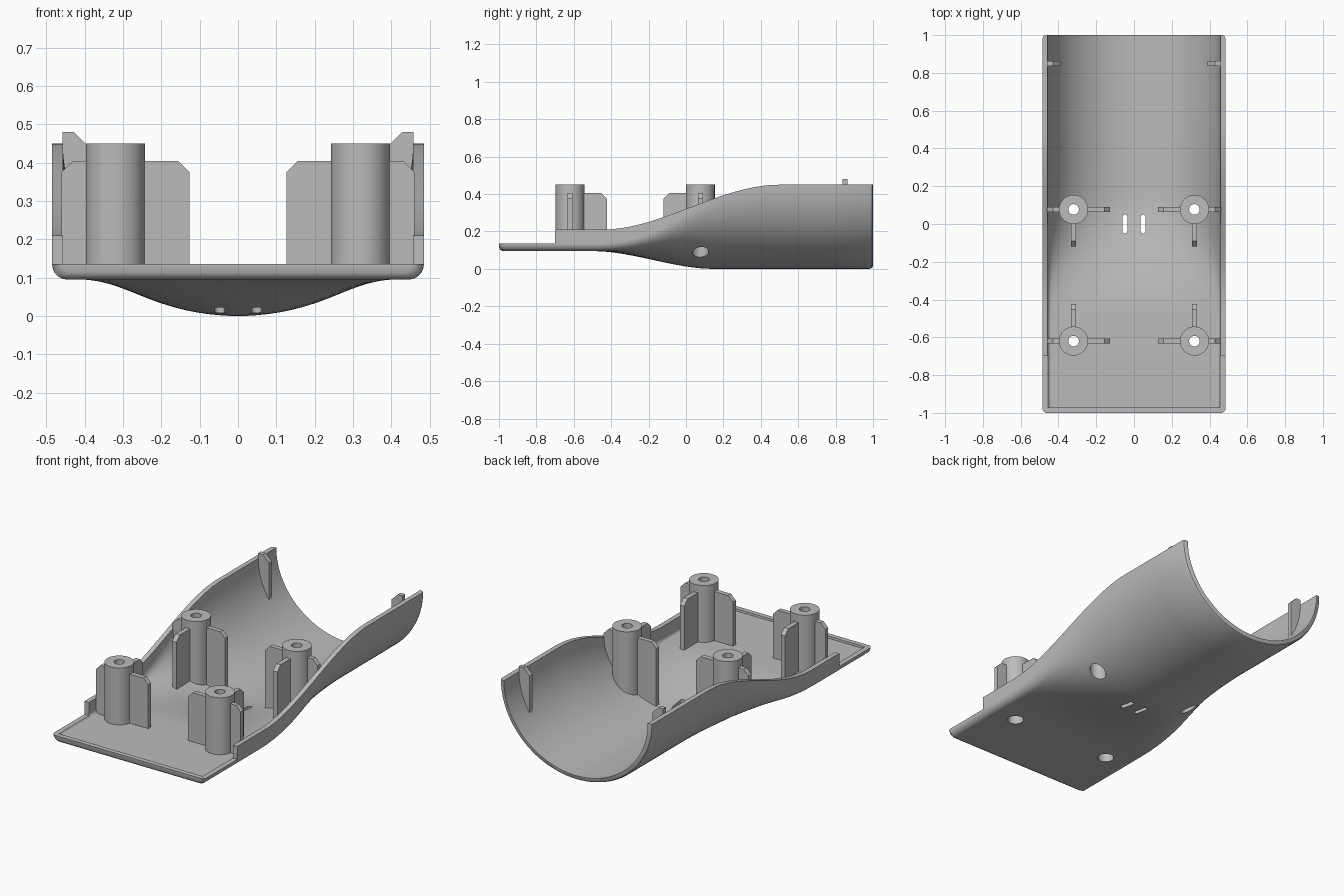
import bpy, bmesh, math

if "Cube" in bpy.data.objects:
    bpy.data.objects.remove(bpy.data.objects["Cube"])

grey = bpy.data.materials.new("plain grey")
grey.use_nodes = True
grey.diffuse_color = (0.5, 0.5, 0.5, 1)
grey.node_tree.nodes["Principled BSDF"].inputs["Base Color"].default_value = (0.5, 0.5, 0.5, 1)

W, FLOOR, WALL = 0.485, 0.095, 0.028
STEP_Y, LIP = -0.7, 0.135
STEPS = 28


def smooth(a, b, v):
    u = min(max((v - a) / (b - a), 0), 1)
    return u * u * (3 - 2 * u)


def rim_height(y):
    return LIP if y <= STEP_Y else 0.21 + 0.24 * smooth(-0.45, 0.5, y)


def curve(y, inset, radius, rim):
    """Cross-section that turns from a flat tray into a half round trough."""
    t = smooth(-0.5, 0.15, y)
    w = W - inset
    pts = []
    for i in range(2 * STEPS + 1):
        a = math.pi * i / (2 * STEPS)
        x = -w * math.cos(a)
        over = min(max(abs(x) - w + radius, 0), radius)
        tray = FLOOR + inset + radius - math.sqrt(max(radius ** 2 - over ** 2, 0))
        trough = rim - (rim - inset) * math.sin(a)
        pts.append((x, y, min(rim, tray + (trough - tray) * t)))
    return [(-w, y, rim)] + pts + [(w, y, rim)]


def finish(name, bm):
    bmesh.ops.remove_doubles(bm, verts=bm.verts, dist=1e-5)
    bmesh.ops.recalc_face_normals(bm, faces=bm.faces)
    mesh = bpy.data.meshes.new(name)
    bm.to_mesh(mesh)
    bm.free()
    mesh.materials.append(grey)
    obj = bpy.data.objects.new(name, mesh)
    bpy.context.collection.objects.link(obj)
    return obj


def loft(name, rings):
    bm = bmesh.new()
    loops = [[bm.verts.new(p) for p in ring] for ring in rings]
    for a, b in zip(loops, loops[1:]):
        for i in range(len(a)):
            j = (i + 1) % len(a)
            bm.faces.new((a[i], a[j], b[j], b[i]))
    bm.faces.new(loops[0])
    bm.faces.new(loops[-1])
    return finish(name, bm)


def cylinder(name, x, y, r, z0, z1):
    ring = [(x + r * math.cos(k * math.pi / 24), y + r * math.sin(k * math.pi / 24)) for k in range(48)]
    return loft(name, [[(px, py, z) for px, py in ring] for z in (z0, z1)])


def plate(name, outline, x, y, direction, thick=0.027):
    """Upright plate; outline is (distance, height), direction is a unit plan vector."""
    dx, dy = direction
    return loft(name, [[(x + d * dx - s * dy, y + d * dy + s * dx, z) for d, z in outline]
                       for s in (-thick / 2, thick / 2)])


def boolean(obj, cutter, operation):
    mod = obj.modifiers.new("cut", "BOOLEAN")
    mod.operation, mod.solver, mod.object = operation, "EXACT", cutter
    bpy.ops.object.select_all(action="DESELECT")
    bpy.context.view_layer.objects.active = obj
    obj.select_set(True)
    bpy.ops.object.modifier_apply(modifier=mod.name)


def shade(obj, angle=35):
    bpy.ops.object.select_all(action="DESELECT")
    bpy.context.view_layer.objects.active = obj
    obj.select_set(True)
    bpy.ops.object.shade_smooth_by_angle(angle=math.radians(angle))


# Shell: outer and inner cross-sections joined into one wall
def wall_ring(y, closed=False, shrink=0):
    rim = rim_height(y)
    outer = curve(y, shrink, 0.04, rim)
    inner = curve(y, WALL, 0.02, rim)
    if closed:
        inner = [(x, yy, rim) for x, yy, z in inner]
    return outer + inner[::-1]


rings = [wall_ring(-1, True, 0.018), wall_ring(-0.993, True, 0.007), wall_ring(-0.98, True),
         wall_ring(-0.972, True), wall_ring(-0.971), wall_ring(STEP_Y), wall_ring(STEP_Y + 0.001)]
rings += [wall_ring(-0.5 + 0.04 * k) for k in range(27)]
rings += [wall_ring(0.75), wall_ring(0.98), wall_ring(0.994, False, 0.005), wall_ring(1, False, 0.014)]
shell = loft("shell", rings)

# Envelope that trims the posts and ribs to the shell
span = [-0.9, -0.69] + [-0.5 + 0.04 * k for k in range(27)] + [0.95]
envelope = loft("trim_envelope", [
    [(-W + 0.012, y, 0.7)] + curve(y, 0.012, 0.03, rim_height(y)) + [(W - 0.012, y, 0.7)] for y in span])
envelope.hide_render = True

# Screw posts with three ribs each
TOP, RIB_TOP, CH = 0.45, 0.405, 0.03
parts = []
for side, side_name in ((1, "left"), (-1, "right")):
    for y, inward, end in ((-0.62, 1, "front"), (0.077, -1, "rear")):
        x = side * 0.32
        tag = f"{end}_{side_name}"
        bores = [cylinder("screw_bore", x, y, 0.028, -0.2, 0.7),
                 cylinder("head_bore", x, y, 0.043, -0.2, 0.33)]
        post = cylinder("post_" + tag, x, y, 0.077, -0.05, TOP)
        group = [post]
        for label, length, way in (("inner_rib_", 0.193, (-side, 0)),
                                   ("outer_rib_", 0.14, (side, 0)),
                                   ("long_rib_", 0.197, (0, inward))):
            outline = [(0.06, -0.05), (length, -0.05), (length, RIB_TOP - CH),
                       (length - CH, RIB_TOP), (0.06, RIB_TOP)]
            group.append(plate(label + tag, outline, x, y, way))
        for part in group:
            boolean(part, envelope, "INTERSECT")
        for bore in bores:
            boolean(post, bore, "DIFFERENCE")
            boolean(shell, bore, "DIFFERENCE")
            bpy.data.objects.remove(bore)
        parts += group

    # Locating fin near the back edge
    fin = plate("locating_fin_" + side_name,
                [(0.388, 0.1), (0.458, 0.1), (0.458, 0.48), (0.428, 0.48), (0.39, 0.442)],
                0, 0.85, (side, 0), 0.025)
    boolean(fin, envelope, "INTERSECT")
    parts.append(fin)

    # Slot through the underside
    ring = []
    for k in range(24):
        a = 2 * math.pi * (k + 0.5) / 24
        ring.append((side * 0.048 + 0.013 * math.cos(a),
                     0.013 * math.sin(a) + math.copysign(0.037, math.sin(a))))
    slot = loft("slot_cutter", [[(px, py, z) for px, py in ring] for z in (-0.1, 0.25)])
    boolean(shell, slot, "DIFFERENCE")
    bpy.data.objects.remove(slot)

bpy.data.objects.remove(envelope)
for part in parts + [shell]:
    shade(part)
